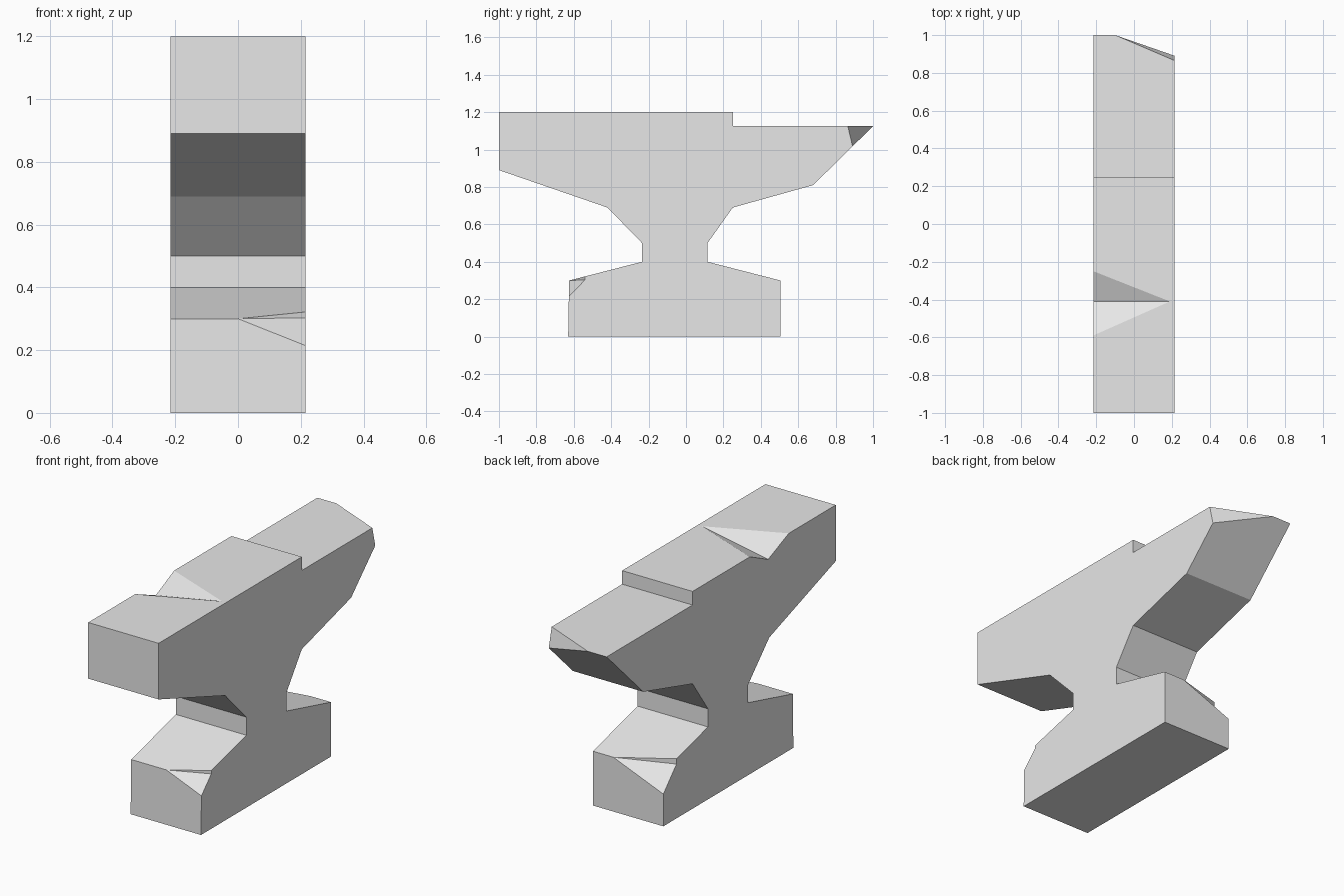
import bpy
import bmesh
from mathutils import Vector

cube = bpy.data.objects.get("Cube")
if cube:
    bpy.data.objects.remove(cube, do_unlink=True)

HALF = 0.215  # half the width of the anvil

steel = bpy.data.materials.new("light_grey_steel")
steel.use_nodes = True
grey = (0.8, 0.8, 0.8, 1)
steel.diffuse_color = grey
steel.node_tree.nodes["Principled BSDF"].inputs["Base Color"].default_value = grey


def add_object(name, bm):
    bmesh.ops.recalc_face_normals(bm, faces=bm.faces)
    mesh = bpy.data.meshes.new(name)
    bm.to_mesh(mesh)
    bm.free()
    mesh.materials.append(steel)
    obj = bpy.data.objects.new(name, mesh)
    bpy.context.collection.objects.link(obj)
    return obj


def gouge(body, name, apex, side, outline):
    """Cut a pointed chip: a cone from apex through a (y, z) outline on one side."""
    apex = Vector(apex)
    bm = bmesh.new()
    bm.verts.new(apex)
    for y, z in outline:
        rim = Vector((side * HALF, y, z))
        bm.verts.new(apex + (rim - apex) * 1.5)
    bmesh.ops.convex_hull(bm, input=bm.verts)
    cutter = add_object(name, bm)
    cutter.hide_render = True
    mod = body.modifiers.new(name, 'BOOLEAN')
    mod.operation = 'DIFFERENCE'
    mod.solver = 'EXACT'
    mod.object = cutter
    bpy.context.view_layer.objects.active = body
    bpy.ops.object.modifier_apply(modifier=name)
    bpy.data.objects.remove(cutter, do_unlink=True)


# Anvil body: side profile in (y, z), extruded across the width
profile = [
    (-1, 1.2), (0.25, 1.2), (0.25, 1.125), (1, 1.125),          # face, step, horn
    (0.68, 0.81), (0.25, 0.69), (0.115, 0.5), (0.115, 0.4),     # horn underside, waist
    (0.505, 0.3), (0.505, 0), (-0.63, 0), (-0.625, 0.3),        # foot
    (-0.235, 0.4), (-0.235, 0.5), (-0.42, 0.69), (-1, 0.89),    # waist, heel
]
bm = bmesh.new()
cap = bm.faces.new([bm.verts.new((-HALF, y, z)) for y, z in profile])
extruded = bmesh.ops.extrude_face_region(bm, geom=[cap], use_keep_orig=True)
moved = [g for g in extruded["geom"] if isinstance(g, bmesh.types.BMVert)]
bmesh.ops.translate(bm, verts=moved, vec=(2 * HALF, 0, 0))
anvil = add_object("anvil_body", bm)

# Chipped horn tip
gouge(anvil, "horn_chip", (-0.1, 1, 1.125), 1,
      [(0.84, 1.23), (0.915, 0.915), (1.3, 1.1)])

# V-shaped notch in the striking face
gouge(anvil, "face_notch", (0.19, -0.41, 1.2), -1,
      [(-0.09, 1.275), (-0.41, 1.125), (-0.77, 1.275)])

# Chipped foot corners: front left and back right
gouge(anvil, "front_foot_chip", (0, -0.625, 0.3), 1,
      [(-0.54, 0.303), (-0.54, 0.45), (-0.675, 0.165), (-0.8, 0.45)])
gouge(anvil, "back_foot_chip", (0.09, 0.505, 0.3), -1,
      [(0.39, 0.3), (0.39, 0.45), (0.56, 0.12), (0.7, 0.45)])

for poly in anvil.data.polygons:
    poly.use_smooth = False
